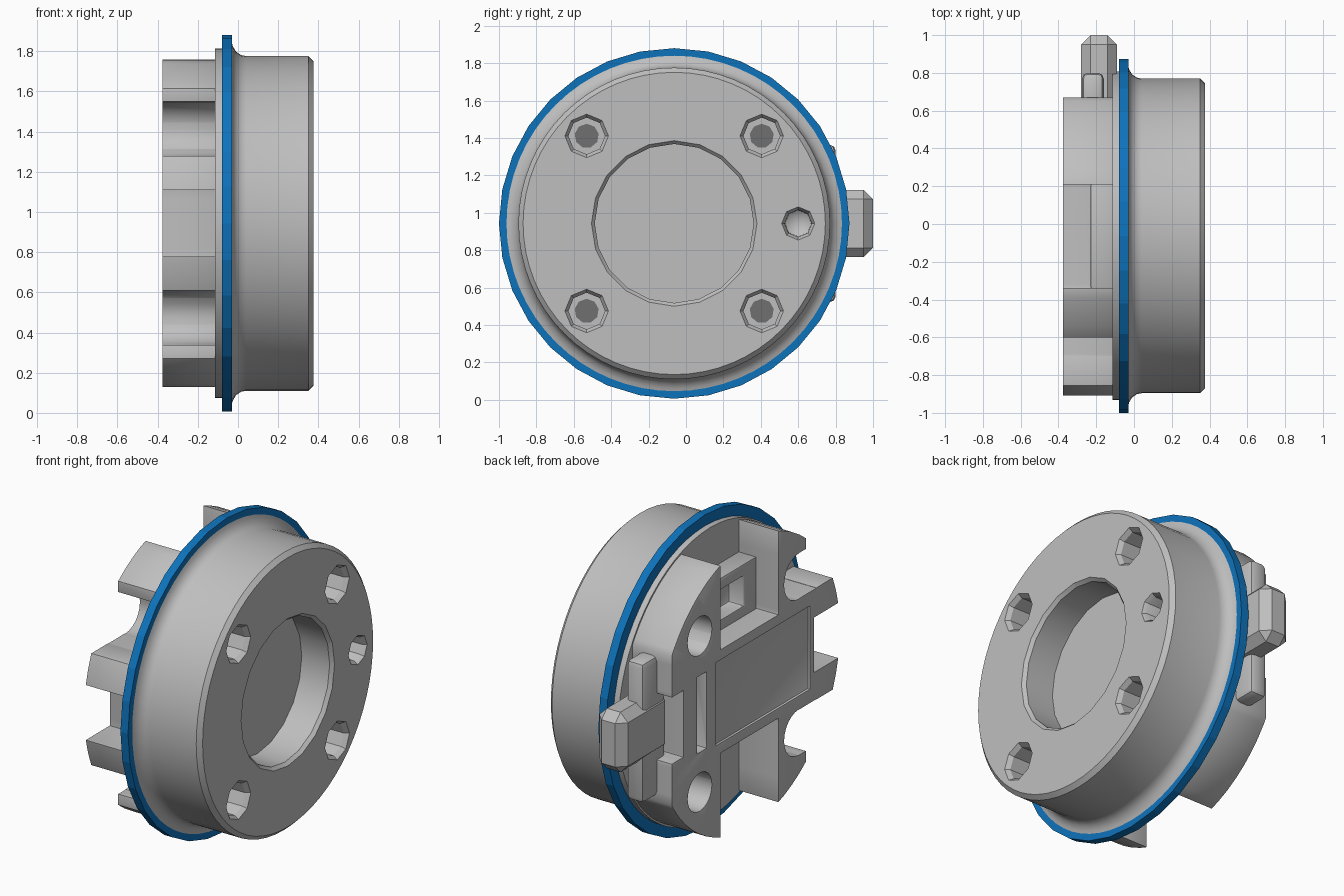
import bpy, bmesh, math
from mathutils import Vector, Matrix

cube = bpy.data.objects.get("Cube")
if cube:
    bpy.data.objects.remove(cube, do_unlink=True)

CY, CZ = -0.063, 0.943      # shared axis, parallel to x
SCREW = 0.468               # screw offset from the axis
SIDES = (-1, 1)


def material(name, rgb):
    m = bpy.data.materials.new(name)
    m.use_nodes = True
    m.diffuse_color = (*rgb, 1)
    m.node_tree.nodes["Principled BSDF"].inputs["Base Color"].default_value = (*rgb, 1)
    return m


GREY = material("light grey", (0.52, 0.52, 0.52))
DARK = material("dark grey", (0.16, 0.16, 0.16))
BLUE = material("blue", (0.004, 0.17, 0.5))


def finish(name, bm, mat):
    bmesh.ops.recalc_face_normals(bm, faces=bm.faces)
    mesh = bpy.data.meshes.new(name)
    bm.to_mesh(mesh)
    bm.free()
    mesh.materials.append(mat)
    ob = bpy.data.objects.new(name, mesh)
    bpy.context.collection.objects.link(ob)
    return ob


def revolve(name, profile, seg, y=CY, z=CZ, mat=GREY):
    """Turn (x, radius) points around an axis parallel to x."""
    bm = bmesh.new()
    pts = [bm.verts.new((x, y, z + r)) for x, r in profile]
    edges = [bm.edges.new(pair) for pair in zip(pts, pts[1:])]
    bmesh.ops.spin(bm, geom=pts + edges, cent=(0, y, z), axis=(1, 0, 0),
                   angle=math.tau, steps=seg)
    bmesh.ops.remove_doubles(bm, verts=bm.verts, dist=0.0005)
    return finish(name, bm, mat)


def rod(name, x0, x1, r, seg, y=CY, z=CZ, mat=GREY):
    return revolve(name, [(x0, 0), (x0, r), (x1, r), (x1, 0)], seg, y, z, mat)


def box(name, x, y, z):
    """Box from (low, high) pairs; z is measured from the axis."""
    bm = bmesh.new()
    size = [b - a for a, b in (x, y, z)]
    mid = [(a + b) / 2 for a, b in (x, y, z)]
    mid[2] += CZ
    bmesh.ops.create_cube(bm, size=1, matrix=Matrix.Translation(Vector(mid))
                          @ Matrix.Diagonal((*size, 1)))
    return finish(name, bm, GREY)


def activate(ob):
    bpy.ops.object.select_all(action='DESELECT')
    ob.select_set(True)
    bpy.context.view_layer.objects.active = ob


def cut(ob, cutters):
    activate(ob)
    for c in cutters:
        mod = ob.modifiers.new("cut", 'BOOLEAN')
        mod.operation, mod.solver, mod.object = 'DIFFERENCE', 'EXACT', c
        bpy.ops.object.modifier_apply(modifier=mod.name)
        bpy.data.objects.remove(c, do_unlink=True)


def bevel(ob, width, segments=2):
    activate(ob)
    mod = ob.modifiers.new("soft edges", 'BEVEL')
    mod.width, mod.segments = width, segments
    mod.limit_method, mod.angle_limit = 'ANGLE', math.radians(40)
    bpy.ops.object.modifier_apply(modifier=mod.name)


def smooth(ob):
    activate(ob)
    bpy.ops.object.shade_smooth_by_angle(angle=math.radians(32))


# Blue sealing ring
rod("sealing_ring", -0.08, -0.03, 0.937, 32, mat=BLUE)

# Drum with flared root, chamfered rim, centre recess and screw holes
drum = revolve("drum", [(-0.031, 0), (-0.031, 0.9), (-0.025, 0.88), (-0.01, 0.855),
                        (0.015, 0.838), (0.04, 0.833), (0.35, 0.833),
                        (0.375, 0.808), (0.375, 0)], 64)
holes = [revolve("recess_cutter", [(0.17, 0), (0.17, 0.425), (0.355, 0.425),
                                   (0.38, 0.447), (0.38, 0)], 20),
         revolve("pin_cutter", [(0.15, 0), (0.2, 0.07), (0.35, 0.072),
                                (0.38, 0.092), (0.38, 0)], 8, y=0.6)]
for sy in SIDES:
    for sz in SIDES:
        y, z = CY + sy * SCREW, CZ + sz * SCREW
        holes.append(revolve("screw_cutter", [(0.2, 0), (0.2, 0.098), (0.35, 0.098),
                                              (0.38, 0.12), (0.38, 0)], 8, y, z))
        rod("screw_bore", 0.195, 0.204, 0.065, 9, y, z, DARK)
cut(drum, holes)
smooth(drum)

# Thin disc behind the ring
smooth(rod("base_disc", -0.115, -0.079, 0.87, 64))

# Rear carrier: a disc cut back to arms, lugs and a centre plate
carrier = rod("rear_carrier", -0.375, -0.1, 0.86, 64)
DEEP = (-0.5, -0.05)
cuts = [box("edge_cutter", DEEP, (0.67, 1), (-1, 1)),
        box("end_notch_cutter", DEEP, (-1, -0.68), (-0.165, 0.165)),
        box("side_notch_cutter", DEEP, (0.56, 1), (-0.2, 0.2)),
        box("plate_cutter", (-0.5, -0.36), (-0.64, 0.25), (-0.25, 0.25)),
        box("slot_cutter", (-0.5, -0.3), (0.34, 0.43), (-0.23, 0.23))]
for s in SIDES:
    span = lambda a, b: tuple(sorted((s * a, s * b)))
    cuts += [box("pocket_cutter", DEEP, (-0.34, 0.21), span(0.31, 1)),
             box("arm_end_cutter", DEEP, (-1, -0.6), span(0.335, 1)),
             box("notch_cutter", DEEP, (-0.7, -0.53), span(0.333, 0.606)),
             rod("notch_round_cutter", -0.5, -0.05, 0.137, 24,
                 CY - SCREW, CZ + s * SCREW),
             rod("lug_cutter", -0.5, -0.05, 0.115, 24, CY + SCREW, CZ + s * SCREW)]
cut(carrier, cuts)
bevel(carrier, 0.012)
smooth(carrier)

# Window frame in the upper pocket
frame = box("window_frame", (-0.23, -0.1), (-0.345, 0.215), (0.3, 0.62))
cut(frame, [box("window_cutter", (-0.4, -0.13), (-0.22, 0), (0.37, 0.55))])
bevel(frame, 0.01)
smooth(frame)

# Latch: wide slide plate and protruding tab with chamfered end
slide = box("latch_slide", (-0.275, -0.16), (0.58, 0.8), (-0.42, 0.42))
bevel(slide, 0.03)
smooth(slide)
tab = box("latch_tab", (-0.28, -0.09), (0.55, 1.0), (-0.18, 0.18))
bevel(tab, 0.05, 1)
smooth(tab)
